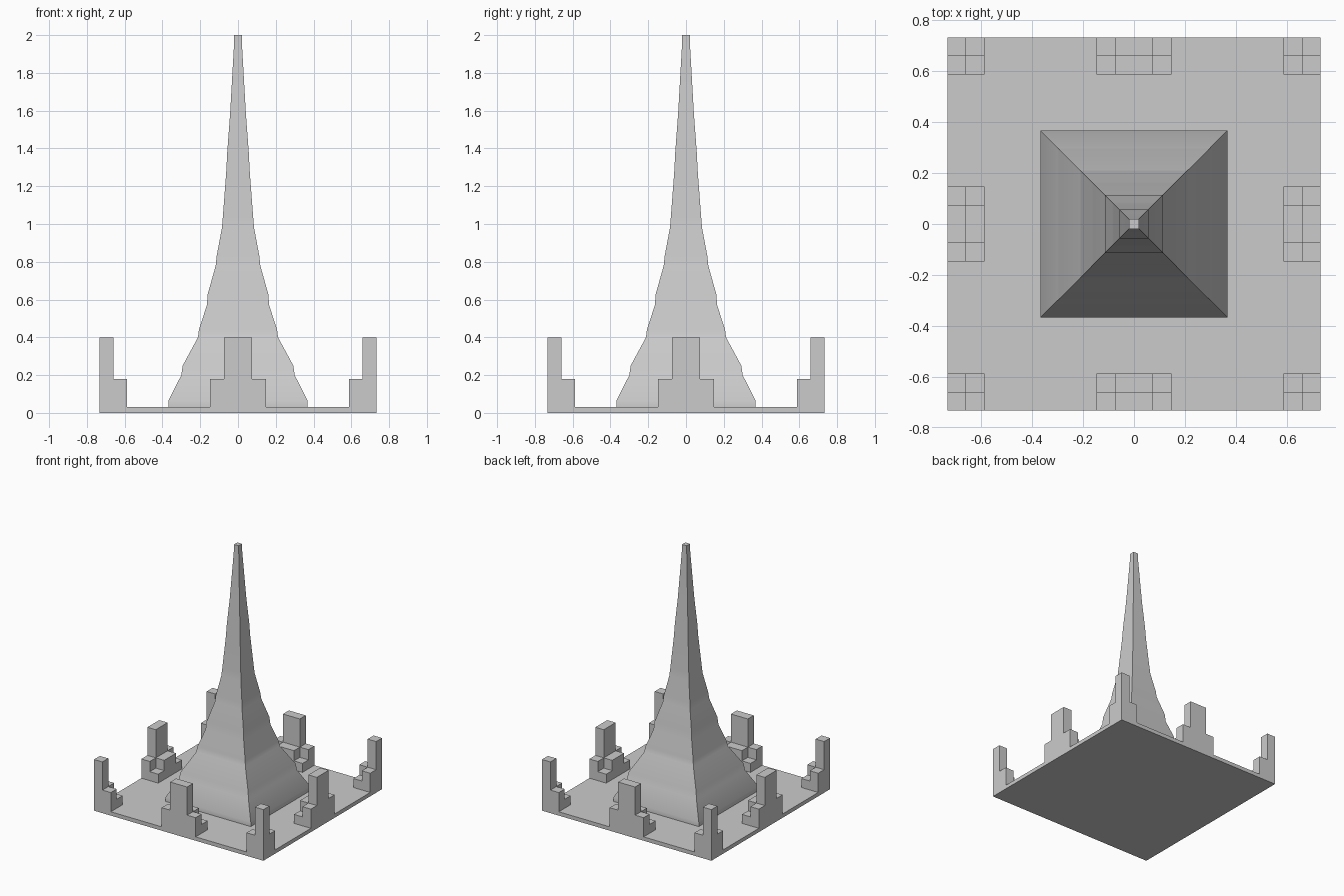
import bpy, bmesh

if "Cube" in bpy.data.objects:
    bpy.data.objects.remove(bpy.data.objects["Cube"])


def finish(name, bm):
    bmesh.ops.remove_doubles(bm, verts=bm.verts, dist=1e-5)
    bmesh.ops.recalc_face_normals(bm, faces=bm.faces)
    mesh = bpy.data.meshes.new(name)
    bm.to_mesh(mesh)
    bm.free()
    obj = bpy.data.objects.new(name, mesh)
    bpy.context.collection.objects.link(obj)
    return obj


# Plinth with stepped corner and mid-side turrets, built as a grid of cell heights
edges = [-.733, -.66, -.587, -.147, -.073, .073, .147, .587, .66, .733]
rank = [2, 1, 0, 1, 2, 1, 0, 1, 2]
heights = {4: .40, 2: .18, 1: .10, 0: .03}


def height(i, j):
    if not (0 <= i < 9 and 0 <= j < 9):
        return 0
    if 2 <= i <= 6 and 2 <= j <= 6:      # open floor around the spire
        return heights[0]
    return heights[rank[i] * rank[j]]


bm = bmesh.new()


def quad(*points):
    bm.faces.new([bm.verts.new(p) for p in points])


for i in range(9):
    for j in range(9):
        x0, x1, y0, y1 = edges[i], edges[i + 1], edges[j], edges[j + 1]
        h = height(i, j)
        for z in (0, h):
            quad((x0, y0, z), (x1, y0, z), (x1, y1, z), (x0, y1, z))
        # Walls down to each lower neighbour
        for di, dj, a, b in ((1, 0, (x1, y0), (x1, y1)), (-1, 0, (x0, y1), (x0, y0)),
                             (0, 1, (x1, y1), (x0, y1)), (0, -1, (x0, y0), (x1, y0))):
            low = height(i + di, j + dj)
            if low < h:
                quad((*a, low), (*b, low), (*b, h), (*a, h))
finish("plinth_with_turrets", bm)

# Square spire tapering in a concave curve: (half width, height)
profile = [(.368, .03), (.368, .065), (.30, .20), (.293, .25), (.212, .40), (.207, .44),
           (.165, .57), (.16, .63), (.118, .78), (.113, .83), (.085, .98), (.08, 1.04),
           (.062, 1.28), (.057, 1.38), (.042, 1.58), (.038, 1.65), (.021, 1.95), (.02, 2.0)]
bm = bmesh.new()
rings = [[bm.verts.new((sx * r, sy * r, z)) for sx, sy in ((-1, -1), (1, -1), (1, 1), (-1, 1))]
         for r, z in profile]
for lower, upper in zip(rings, rings[1:]):
    for k in range(4):
        n = (k + 1) % 4
        bm.faces.new((lower[k], lower[n], upper[n], upper[k]))
bm.faces.new(rings[-1])
bm.faces.new(rings[0][::-1])
spire = finish("spire", bm)

# Soft bands up the spire, crisp corners
bpy.ops.object.select_all(action='DESELECT')
spire.select_set(True)
bpy.context.view_layer.objects.active = spire
bpy.ops.object.shade_smooth_by_angle()
